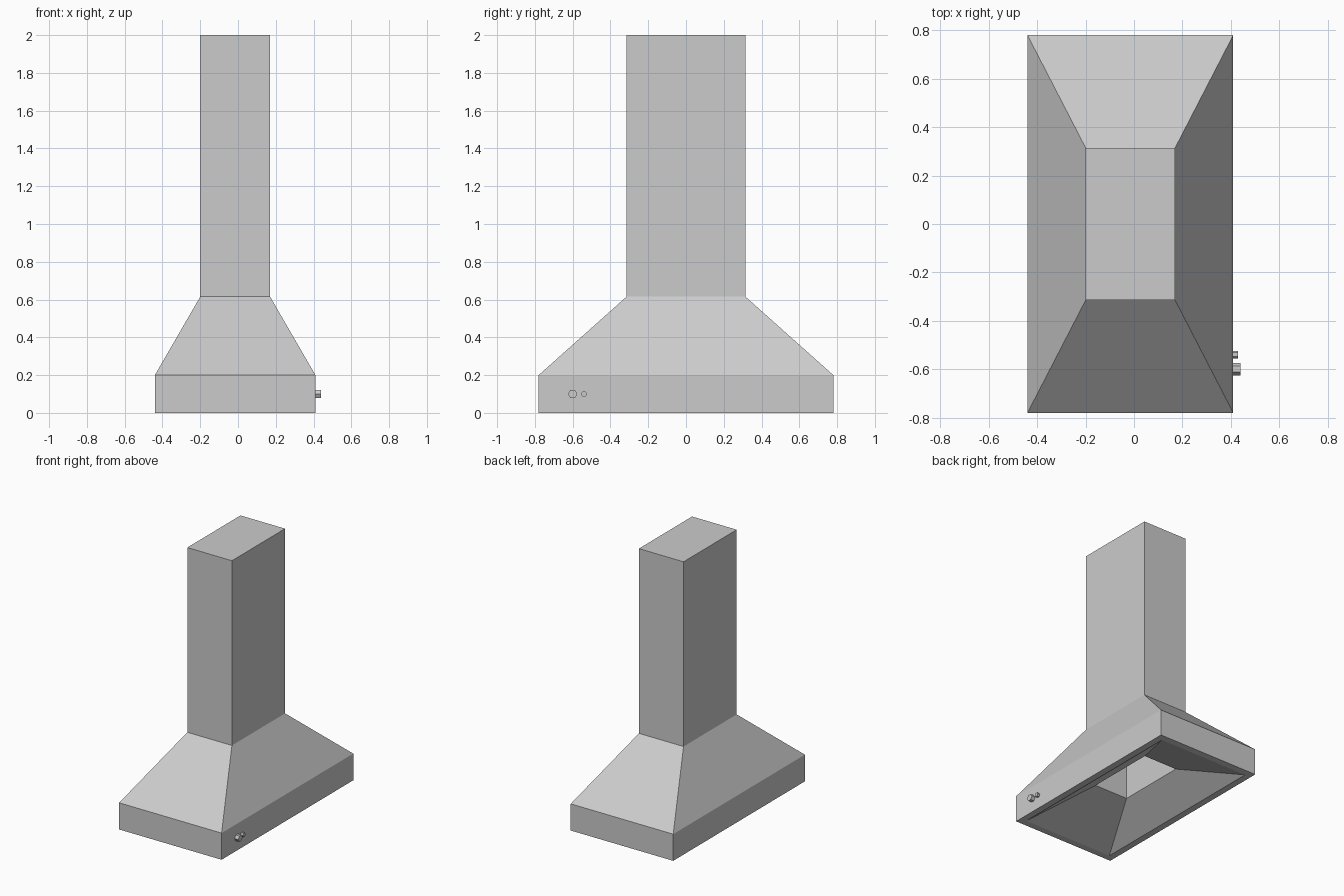
import bpy, bmesh
from math import pi

if "Cube" in bpy.data.objects:
    bpy.data.objects.remove(bpy.data.objects["Cube"])

CX = -0.015  # centre of the hood body in x


def shell(name, levels):
    """Loft rectangles (half_x, half_y, z) in order and cap the last one."""
    bm = bmesh.new()
    rings = []
    for hx, hy, z in levels:
        rings.append([bm.verts.new((CX + sx * hx, sy * hy, z))
                      for sx, sy in ((-1, -1), (1, -1), (1, 1), (-1, 1))])
    for a, b in zip(rings, rings[1:]):
        for i in range(4):
            j = (i + 1) % 4
            bm.faces.new((a[i], a[j], b[j], b[i]))
    # close both ends of the path
    bm.faces.new(rings[0])
    bm.faces.new(rings[-1])
    bmesh.ops.recalc_face_normals(bm, faces=bm.faces)
    me = bpy.data.meshes.new(name)
    bm.to_mesh(me)
    bm.free()
    ob = bpy.data.objects.new(name, me)
    bpy.context.collection.objects.link(ob)
    return ob


# outer hood: skirt, sloped canopy and chimney
hood = shell("hood_body", [(0.425, 0.78, 0), (0.425, 0.78, 0.2),
                           (0.185, 0.315, 0.615), (0.185, 0.315, 2.0)])

# hollow inside: shallow funnel leading to the duct (extended below the rim)
cavity = shell("cavity_cutter", [(0.375, 0.73, -0.1), (0.375, 0.73, 0.0),
                                 (0.14, 0.265, 0.165), (0.14, 0.265, 1.95)])
cavity.hide_render = True
cut = hood.modifiers.new("hollow", 'BOOLEAN')
cut.operation = 'DIFFERENCE'
cut.solver = 'EXACT'
cut.object = cavity
bpy.context.view_layer.objects.active = hood
hood.select_set(True)
bpy.ops.object.modifier_apply(modifier=cut.name)
bpy.data.objects.remove(cavity)

# six-sided control knobs on the right side
for name, y, r, length in (("large_knob", -0.6, 0.025, 0.03),
                           ("small_knob", -0.54, 0.016, 0.02)):
    bpy.ops.mesh.primitive_cylinder_add(
        vertices=6, radius=r, depth=length + 0.01,
        location=(0.41 + (length - 0.01) / 2, y, 0.1), rotation=(0, pi / 2, 0))
    knob = bpy.context.object
    knob.name = name
